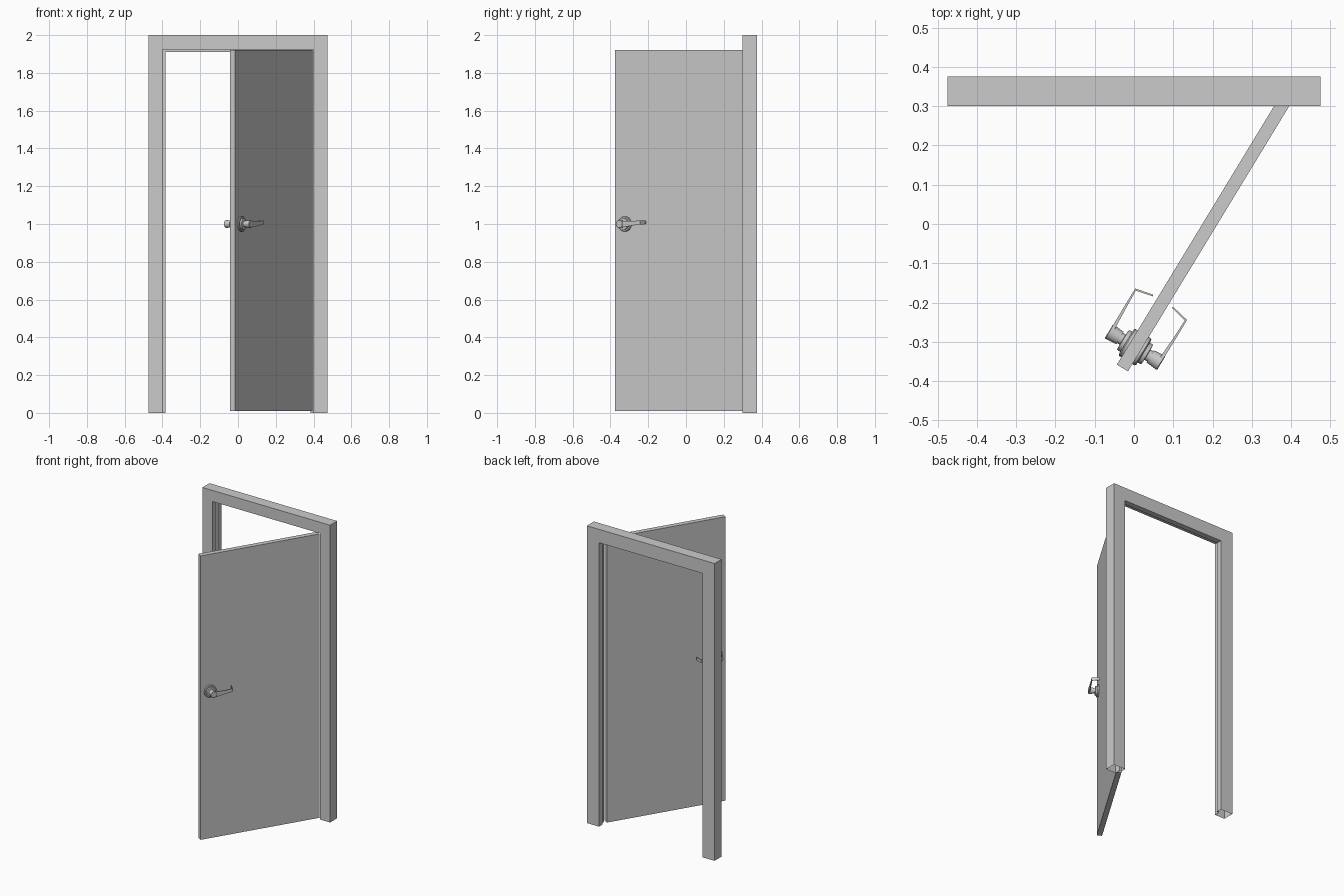
import bpy, bmesh, math
from mathutils import Matrix, Vector

if "Cube" in bpy.data.objects:
    bpy.data.objects.remove(bpy.data.objects["Cube"])

# Door leaf swings about its front hinge edge
WIDTH, THICK = 0.79, 0.033
SWING = Matrix.Translation((0.395, 0.30, 0)) @ Matrix.Rotation(math.radians(58.7), 4, 'Z')
HANDLE = Vector((-0.728, THICK / 2, 1.0))


def finish(name, bm, smooth=False):
    bmesh.ops.recalc_face_normals(bm, faces=bm.faces)
    mesh = bpy.data.meshes.new(name)
    bm.to_mesh(mesh)
    bm.free()
    obj = bpy.data.objects.new(name, mesh)
    bpy.context.collection.objects.link(obj)
    if smooth:
        bpy.ops.object.select_all(action='DESELECT')
        obj.select_set(True)
        bpy.context.view_layer.objects.active = obj
        bpy.ops.object.shade_smooth_by_angle(angle=math.radians(35))
    return obj


def loft(bm, rings, caps=True):
    """Skin a list of closed point rings."""
    loops = [[bm.verts.new(p) for p in ring] for ring in rings]
    for a, b in zip(loops, loops[1:]):
        for i in range(len(a)):
            j = (i + 1) % len(a)
            bm.faces.new((a[i], a[j], b[j], b[i]))
    if caps:
        bm.faces.new(loops[0])
        bm.faces.new(loops[-1])


# Frame: rebated profile (inset, y) swept up, across and down, open at the feet
profile = [(0, 0.30), (0.075, 0.30), (0.075, 0.3375),
           (0.09, 0.3375), (0.09, 0.375), (0, 0.375)]
bm = bmesh.new()
loft(bm, [[(sx * (0.475 - d), y, (2 - d) * top) for d, y in profile]
          for sx, top in ((-1, 0), (-1, 1), (1, 1), (1, 0))], caps=False)
finish("door_frame", bm)

# Door leaf
bm = bmesh.new()
bmesh.ops.create_cube(bm, size=1)
bmesh.ops.scale(bm, vec=(WIDTH, THICK, 1.91), verts=bm.verts)
bmesh.ops.translate(bm, vec=(-WIDTH / 2, THICK / 2, 0.965), verts=bm.verts)
bm.transform(SWING)
finish("door_leaf", bm)

# Handles: turned rose and hub (radius, offset), then a tapered lever with return
TURNED = [(0.040, 0.0165), (0.040, 0.023), (0.037, 0.026), (0.030, 0.026),
          (0.029, 0.036), (0.015, 0.037), (0.015, 0.045),
          (0.018, 0.045), (0.021, 0.076), (0.019, 0.078)]
# along, offset, height centre, half thickness as (along, offset), half height
LEVER = [(0.000, 0.072, 0.000, (0.000, 0.005), 0.018),
         (0.030, 0.073, 0.000, (0.000, 0.004), 0.016),
         (0.080, 0.0745, 0.004, (0.000, 0.003), 0.012),
         (0.126, 0.075, 0.008, (0.002, 0.002), 0.010),
         (0.136, 0.029, 0.008, (0.002, 0.0005), 0.009)]
SEGS = 32

for label, side in (("front", -1), ("back", 1)):
    place = SWING @ Matrix.Translation(HANDLE) @ Matrix.Diagonal((1, side, 1, 1))

    bm = bmesh.new()
    loft(bm, [[(r * math.cos(2 * math.pi * i / SEGS), o,
                r * math.sin(2 * math.pi * i / SEGS)) for i in range(SEGS)]
              for r, o in TURNED])
    bm.transform(place)
    finish(label + "_handle_rose", bm, smooth=True)

    bm = bmesh.new()
    loft(bm, [[(a + ta, o + to, z - h), (a + ta, o + to, z + h),
               (a - ta, o - to, z + h), (a - ta, o - to, z - h)]
              for a, o, z, (ta, to), h in LEVER])
    bm.transform(place)
    finish(label + "_handle_lever", bm, smooth=True)
